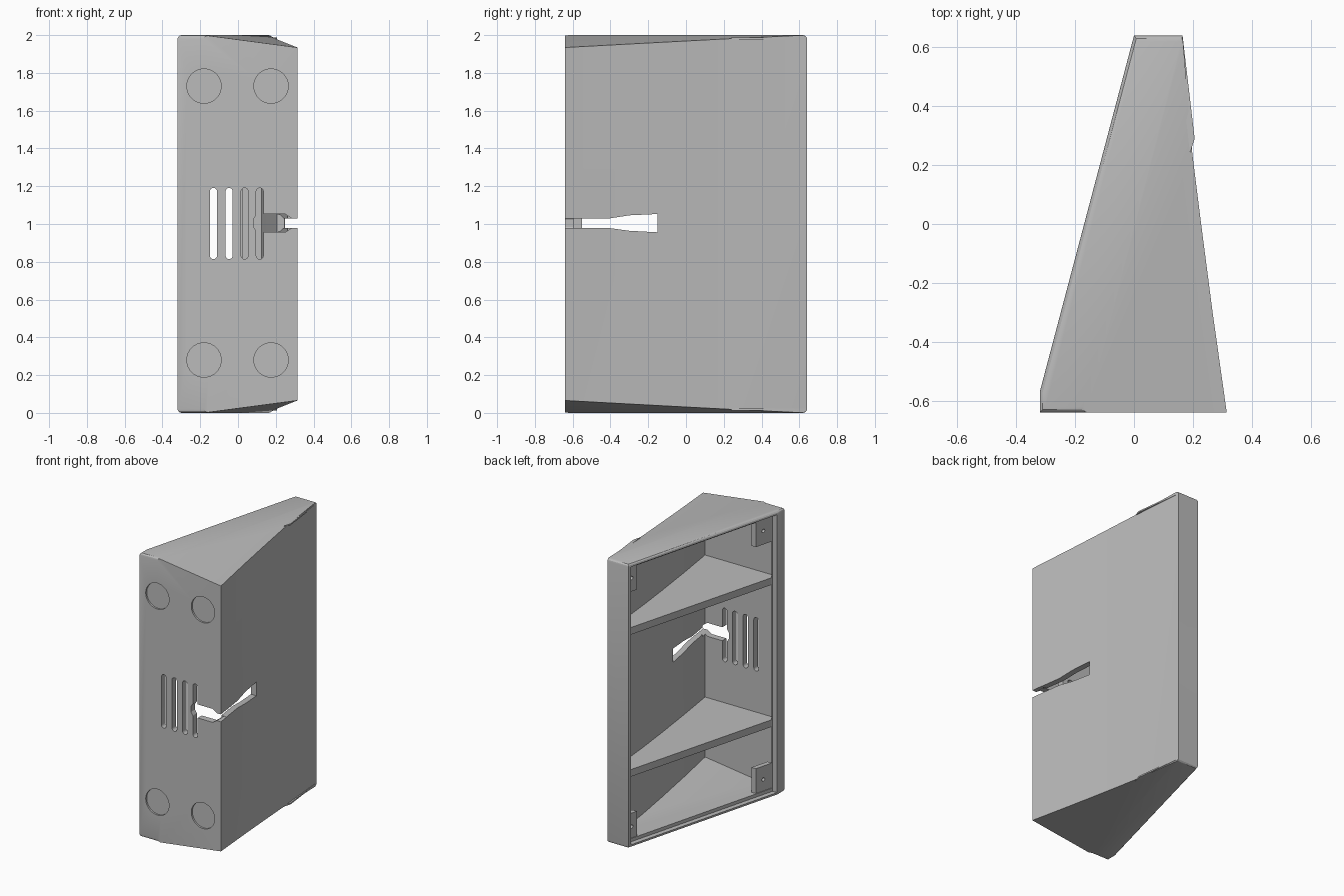
import bpy, bmesh, math
from mathutils import Vector, Matrix

if "Cube" in bpy.data.objects:
    bpy.data.objects.remove(bpy.data.objects["Cube"], do_unlink=True)

grey = bpy.data.materials.new("light_grey")
grey.use_nodes = True
colour = (0.5, 0.5, 0.5, 1)
grey.diffuse_color = colour
grey.node_tree.nodes["Principled BSDF"].inputs["Base Color"].default_value = colour


def finish(name, bm):
    bmesh.ops.recalc_face_normals(bm, faces=bm.faces)
    mesh = bpy.data.meshes.new(name)
    bm.to_mesh(mesh)
    bm.free()
    mesh.materials.append(grey)
    obj = bpy.data.objects.new(name, mesh)
    bpy.context.collection.objects.link(obj)
    return obj


def prism(name, pts, axis, lo, hi):
    """Extrude a 2D outline along one axis."""
    place = {"x": lambda a, b, h: (h, a, b),
             "y": lambda a, b, h: (a, h, b),
             "z": lambda a, b, h: (a, b, h)}[axis]
    bm = bmesh.new()
    low = [bm.verts.new(place(a, b, lo)) for a, b in pts]
    high = [bm.verts.new(place(a, b, hi)) for a, b in pts]
    bm.faces.new(low)
    bm.faces.new(high)
    n = len(pts)
    for i in range(n):
        j = (i + 1) % n
        bm.faces.new((low[i], low[j], high[j], high[i]))
    return finish(name, bm)


def cut(target, cutters):
    """Subtract the cutters, then remove them."""
    for c in cutters:
        c.hide_render = True
        mod = target.modifiers.new("cut", "BOOLEAN")
        mod.operation = "DIFFERENCE"
        mod.solver = "EXACT"
        mod.object = c
    bpy.context.view_layer.update()
    deps = bpy.context.evaluated_depsgraph_get()
    mesh = bpy.data.meshes.new_from_object(target.evaluated_get(deps))
    target.modifiers.clear()
    target.data = mesh
    for c in cutters:
        bpy.data.objects.remove(c, do_unlink=True)


def drop(x, y):
    """Height lost on the sloped side of the diagonal crease."""
    crease = -0.18 + (y + 0.64) / 1.28 * 0.345
    return max(0, 0.1327 * (x - crease))


def creased_solid(name, pts, pad, first, last, rounded=0):
    """Wedge with a flat and a sloped area at both ends, split along a crease."""
    bm = bmesh.new()
    n = len(pts)
    rings = []
    for top in (True, False):
        ring = []
        for x, y in pts:
            h = pad + drop(x, y)
            ring.append(bm.verts.new((x, y, 2 - h if top else h)))
        bm.faces.new(ring[first:last + 1])
        bm.faces.new(ring[last:] + ring[:first + 1])
        rings.append(ring)
    for i in range(n):
        j = (i + 1) % n
        bm.faces.new([rings[0][i], rings[0][j], rings[1][j], rings[1][i]])
    bmesh.ops.recalc_face_normals(bm, faces=bm.faces)
    if rounded:
        order = [k % n for k in range(last, n + first + 1)]
        edges = [bm.edges.get((r[a], r[b])) for r in rings
                 for a, b in zip(order, order[1:])]
        bmesh.ops.bevel(bm, geom=edges, offset=rounded, segments=3,
                        profile=0.5, affect="EDGES")
    return finish(name, bm)


def open_x(y):
    """x of the slanted open side at a given y."""
    return -0.32 + (y + 0.57) * 0.2645


def band(y0, y1, near, far):
    """Outline parallel to the open side."""
    return [(open_x(y0) + near, y0), (open_x(y0) + far, y0),
            (open_x(y1) + far, y1), (open_x(y1) + near, y1)]


def cylinder(name, radius, depth, matrix):
    bm = bmesh.new()
    bmesh.ops.create_cone(bm, cap_ends=True, segments=40, radius1=radius,
                          radius2=radius, depth=depth, matrix=matrix)
    return finish(name, bm)


# Outer wedge
housing = creased_solid("housing", [
    (-0.32, -0.57), (-0.32, -0.64), (-0.18, -0.64), (0.315, -0.64),
    (0.267, -0.3), (0.228, 0), (0.198, 0.24), (0.165, 0.64), (0, 0.64)],
    0, 2, 7, rounded=0.02)

# Hollow interior and recess for a cover on the open side
cavity = creased_solid("cavity", [
    (-0.5, -0.545), (-0.28, -0.545), (-0.28, -0.595), (-0.168, -0.595),
    (0.268, -0.595), (0.225, -0.3), (0.186, 0), (0.158, 0.24),
    (0.132, 0.517), (0.125, 0.595), (-0.5, 0.595)], 0.045, 3, 8)
cover_recess = prism("cover_recess", band(-0.56, 0.618, -0.2, 0.035), "z", 0.022, 1.978)

# Vent slots with round ends
cutters = [cavity, cover_recess]
for x in (-0.13, -0.047, 0.035, 0.115):
    outline = []
    for zc, start in ((1.172, 0), (0.833, math.pi)):
        for k in range(9):
            a = start + k * math.pi / 8
            outline.append((x + 0.019 * math.cos(a), zc + 0.019 * math.sin(a)))
    cutters.append(prism("vent", outline, "y", -0.7, -0.55))

# Cable passage around the front corner
cutters.append(prism("cable_front", [
    (0.082, 0.985), (0.1, 0.957), (0.25, 0.957), (0.283, 0.978), (0.4, 0.978),
    (0.4, 1.03), (0.283, 1.03), (0.25, 1.052), (0.1, 1.052), (0.082, 1.025)],
    "y", -0.71, -0.56))
cutters.append(prism("cable_side", [
    (-0.72, 0.979), (-0.41, 0.979), (-0.3, 0.964), (-0.15, 0.956),
    (-0.15, 1.053), (-0.3, 1.046), (-0.41, 1.029), (-0.72, 1.029)],
    "x", 0.12, 0.42))

# Shallow round foot recesses
lay_y = Matrix.Rotation(math.pi / 2, 4, "X")
for x in (-0.18, 0.175):
    for z in (0.28, 1.73):
        cutters.append(cylinder("foot_recess", 0.091, 0.04,
                                Matrix.Translation((x, -0.648, z)) @ lay_y))
cut(housing, cutters)
parts = [housing]

# Inner shelves
for name, z in (("lower_shelf", 0.5), ("upper_shelf", 1.5)):
    parts.append(prism(name, [
        (-0.276, -0.555), (-0.27, -0.61), (0.28, -0.61), (0.197, 0),
        (0.168, 0.24), (0.133, 0.61), (open_x(0.61) + 0.045, 0.61)],
        "z", z - 0.025, z + 0.025))

# Corner screw tabs with holes
inward = Vector((0.967, -0.256, 0))
turn = inward.to_track_quat("Z", "Y").to_matrix().to_4x4()
for side, y0, y1 in (("front", -0.56, -0.43), ("back", 0.53, 0.61)):
    for level, z0, z1 in (("lower", 0.03, 0.22), ("upper", 1.78, 1.97)):
        tab = prism(f"{level}_{side}_tab", band(y0, y1, 0.04, 0.075), "z", z0, z1)
        y = (y0 + y1) / 2
        centre = Vector((open_x(y) + 0.055, y, (z0 + z1) / 2))
        cut(tab, [cylinder("screw_hole", 0.012, 0.2, Matrix.Translation(centre) @ turn)])
        parts.append(tab)

# Slight lips along the long side edges
for name, z in (("lower_lip", 0.012), ("upper_lip", 1.978)):
    parts.append(prism(name, [(0.19, 0.24), (0.206, 0.29), (0.165, 0.64), (0.15, 0.6)],
                       "z", z, z + 0.01))

for obj in parts:
    bpy.ops.object.select_all(action="DESELECT")
    obj.select_set(True)
    bpy.context.view_layer.objects.active = obj
    bpy.ops.object.shade_smooth_by_angle(angle=math.radians(25))
